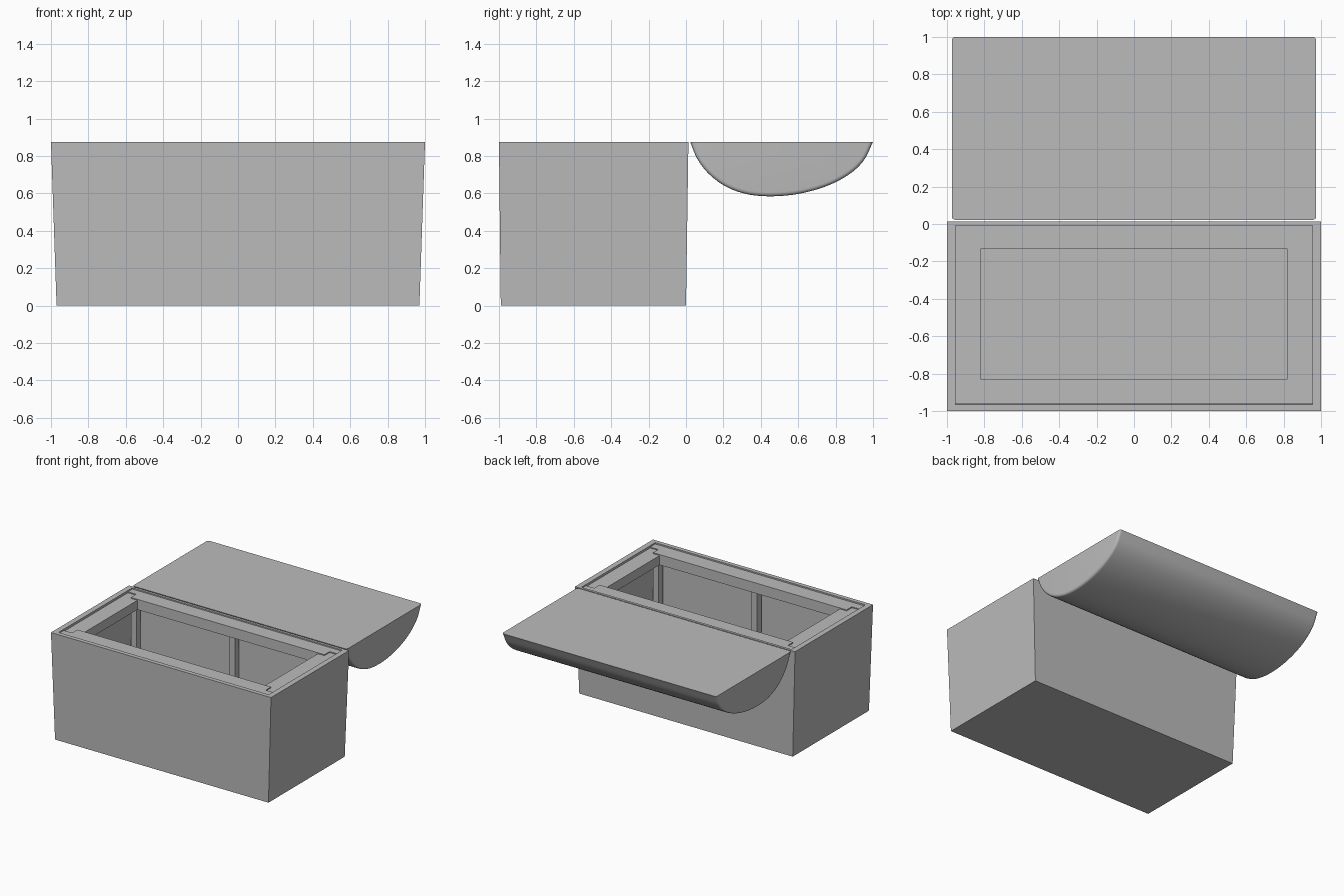
import bpy, bmesh
from mathutils import Vector

if "Cube" in bpy.data.objects:
    bpy.data.objects.remove(bpy.data.objects["Cube"])

grey = bpy.data.materials.new("plain_grey")
grey.diffuse_color = (0.5, 0.5, 0.5, 1)
grey.use_nodes = True
grey.node_tree.nodes["Principled BSDF"].inputs["Base Color"].default_value = grey.diffuse_color


def finish(name, bm):
    bmesh.ops.recalc_face_normals(bm, faces=bm.faces[:])
    me = bpy.data.meshes.new(name)
    bm.to_mesh(me)
    bm.free()
    ob = bpy.data.objects.new(name, me)
    bpy.context.collection.objects.link(ob)
    me.materials.append(grey)
    return ob


def prism(name, outline, z0, z1):
    """Extrude an xy outline from z0 to z1."""
    bm = bmesh.new()
    lo = [bm.verts.new((x, y, z0)) for x, y in outline]
    hi = [bm.verts.new((x, y, z1)) for x, y in outline]
    bm.faces.new(lo)
    bm.faces.new(hi)
    n = len(lo)
    for i in range(n):
        j = (i + 1) % n
        bm.faces.new((lo[i], lo[j], hi[j], hi[i]))
    return finish(name, bm)


def block(name, x0, x1, y0, y1, z0, z1):
    return prism(name, [(x0, y0), (x1, y0), (x1, y1), (x0, y1)], z0, z1)


TOP = 0.875

# tapered hollow chest body: outer bottom, outer rim, inner rim, inner floor
bm = bmesh.new()
rings = []
for hx, y0, y1, z in [(0.97, -0.99, 0.0, 0), (1.0, -1.0, 0.013, TOP),
                      (0.955, -0.965, -0.008, TOP), (0.93, -0.955, -0.02, 0.03)]:
    rings.append([bm.verts.new(p) for p in
                  [(-hx, y0, z), (hx, y0, z), (hx, y1, z), (-hx, y1, z)]])
for a, b in zip(rings, rings[1:]):
    for i in range(4):
        j = (i + 1) % 4
        bm.faces.new((a[i], a[j], b[j], b[i]))
bm.faces.new(rings[0])
bm.faces.new(rings[-1])
finish("chest_body", bm)

# inner frame: long rails notched at the corners, end rails fitted into them
YM = -0.4815
for side, word in ((1, "back"), (-1, "front")):
    outer = -0.008 if side > 0 else -0.963
    mid, inner = YM + side * 0.415, YM + side * 0.347
    prism(word + "_rail", [(-0.955, outer), (0.955, outer), (0.955, mid), (0.88, mid),
                           (0.88, inner), (-0.88, inner), (-0.88, mid), (-0.955, mid)],
          0.78, 0.865)
    # posts below the rails at the middle and at both corners
    for x, label in ((-0.895, "left"), (0, "middle"), (0.895, "right")):
        ys = sorted((YM + side * 0.46, YM + side * 0.405))
        block(f"{word}_{label}_post", x - 0.025, x + 0.025, *ys, 0.02, 0.79)
for s, word in ((1, "right"), (-1, "left")):
    a, b = YM + 0.415, YM + 0.347
    c, d = YM - 0.347, YM - 0.415
    prism(word + "_end_rail", [(s * x, y) for x, y in
                               [(0.955, a), (0.88, a), (0.88, b), (0.82, b),
                                (0.82, c), (0.88, c), (0.88, d), (0.955, d)]],
          0.78, 0.857)

# lid turned over behind the body: thin domed shell with closed ends
KEYS = [Vector(p) for p in [(0.022, TOP), (0.06, 0.785), (0.12, 0.706), (0.21, 0.638),
                            (0.32, 0.597), (0.45, 0.584), (0.6, 0.597), (0.75, 0.638),
                            (0.87, 0.700), (0.95, 0.775), (1.0, TOP)]]


def spline(k, steps=5):
    e = [2 * k[0] - k[1]] + k + [2 * k[-1] - k[-2]]
    out = []
    for i in range(1, len(e) - 2):
        p0, p1, p2, p3 = e[i - 1:i + 3]
        for s in range(steps):
            t = s / steps
            out.append(0.5 * (2 * p1 + (p2 - p0) * t + (2 * p0 - 5 * p1 + 4 * p2 - p3) * t * t
                              + (3 * p1 - p0 - 3 * p2 + p3) * t ** 3))
    return out + [k[-1]]


CURVE = spline(KEYS)


def offset(d):
    pts, n = [], len(CURVE)
    for i, p in enumerate(CURVE):
        t = (CURVE[min(i + 1, n - 1)] - CURVE[max(i - 1, 0)]).normalized()
        q = p + Vector((-t.y, t.x)) * d
        if i in (0, n - 1):
            q.y = TOP
        pts.append(q)
    return pts


def shell(bm, stations):
    """Sweep the lid profile through (x, inset) stations and cap both ends."""
    rows = [[bm.verts.new((x, q.x, q.y)) for q in offset(d)] for x, d in stations]
    for a, b in zip(rows, rows[1:]):
        for i in range(len(a) - 1):
            bm.faces.new((a[i], a[i + 1], b[i + 1], b[i]))
    bm.faces.new(rows[0])
    bm.faces.new(rows[-1])


bm = bmesh.new()
half = [(0.974, 0.022), (0.973, 0.014), (0.969, 0.006), (0.962, 0.0015), (0.952, 0)]
shell(bm, [(-x, d) for x, d in half] + half[::-1])
shell(bm, [(-0.955, 0.012), (0.955, 0.012)])
bmesh.ops.bridge_loops(bm, edges=[e for e in bm.edges if e.is_boundary])
lid = finish("lid", bm)
bpy.ops.object.select_all(action='DESELECT')
lid.select_set(True)
bpy.context.view_layer.objects.active = lid
bpy.ops.object.shade_smooth_by_angle(angle=0.6)
